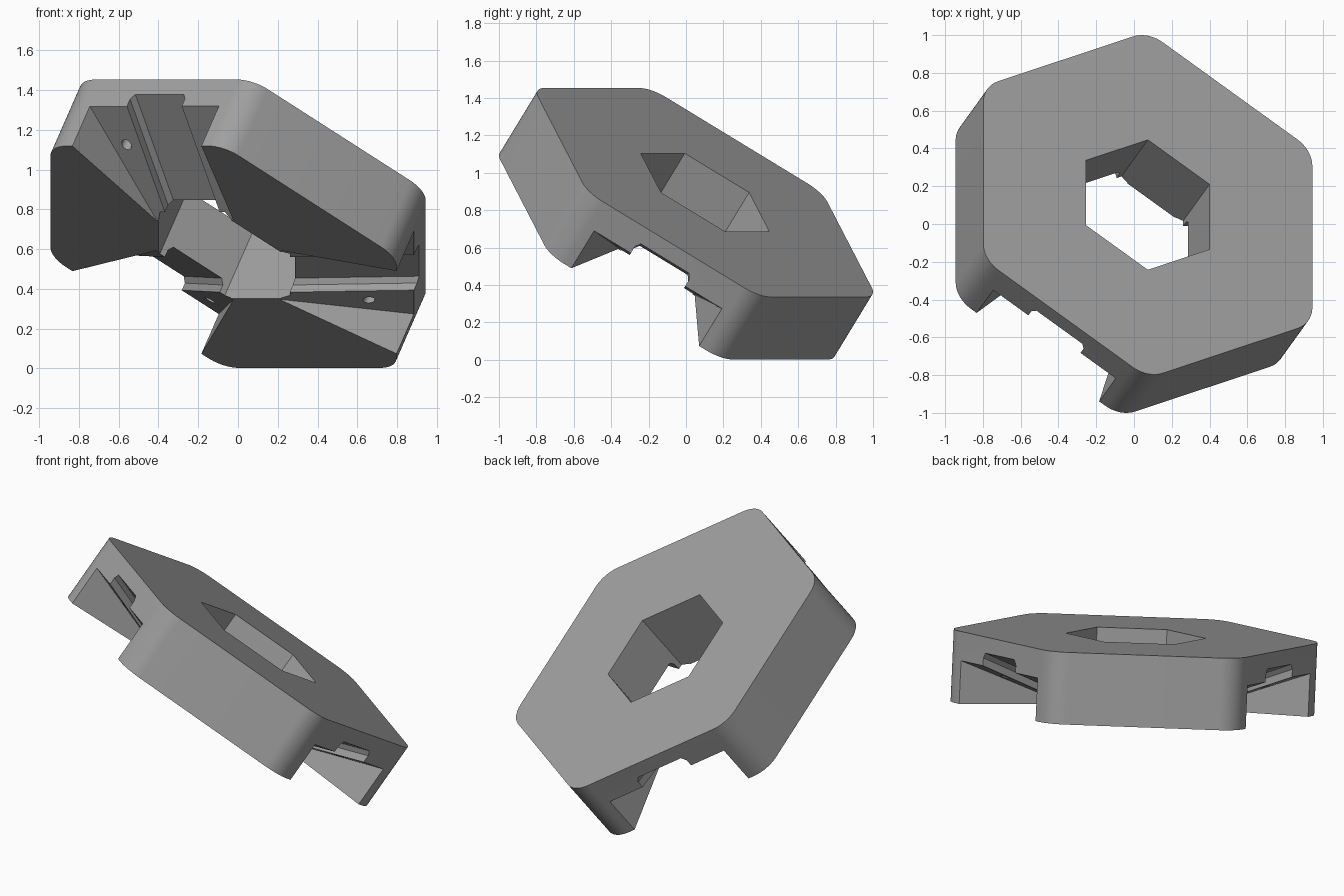
import bpy, bmesh, math
from mathutils import Matrix, Vector

if "Cube" in bpy.data.objects:
    bpy.data.objects.remove(bpy.data.objects["Cube"])

APOTHEM, HOLE_APOTHEM, THICK, ROUND = 0.93, 0.349, 0.418, 0.17
HALF = THICK / 2

gray = bpy.data.materials.new("mid_gray")
gray.diffuse_color = (0.35, 0.35, 0.35, 1)
gray.use_nodes = True
gray.node_tree.nodes["Principled BSDF"].inputs["Base Color"].default_value = gray.diffuse_color


def loft(name, ring_a, ring_b):
    """Closed solid between two matching rings of points."""
    bm = bmesh.new()
    a = [bm.verts.new(p) for p in ring_a]
    b = [bm.verts.new(p) for p in ring_b]
    n = len(a)
    bm.faces.new(a)
    bm.faces.new(b)
    for i in range(n):
        j = (i + 1) % n
        bm.faces.new((a[i], a[j], b[j], b[i]))
    bmesh.ops.recalc_face_normals(bm, faces=bm.faces)
    mesh = bpy.data.meshes.new(name)
    bm.to_mesh(mesh)
    bm.free()
    mesh.materials.append(gray)
    obj = bpy.data.objects.new(name, mesh)
    bpy.context.collection.objects.link(obj)
    return obj


def hexagon(apothem, radius=0.0, steps=10):
    """Hexagon outline with a flat side facing +x and optional rounded corners."""
    pts = []
    for k in range(6):
        mid = math.radians(30 + 60 * k)
        c = Vector((math.cos(mid), math.sin(mid))) * (apothem - radius) / math.cos(math.pi / 6)
        if not radius:
            pts.append(c)
            continue
        for i in range(steps + 1):
            t = mid + math.radians(-30 + 60 * i / steps)
            pts.append(c + radius * Vector((math.cos(t), math.sin(t))))
    return pts


def prism(name, pts, z0, z1):
    return loft(name, [(p.x, p.y, z0) for p in pts], [(p.x, p.y, z1) for p in pts])


def ramp(p, inner, outer):
    """Value changing linearly from the hole side to the outer side."""
    return inner + (outer - inner) * (p - HOLE_APOTHEM) / (APOTHEM - HOLE_APOTHEM)


def channel_section(p):
    w, h = ramp(p, 0.25, 0.40), ramp(p, 0.02, 0.25) - HALF
    low = -HALF - 0.1
    return [(p, -w, low), (p, w, low), (p, w, h), (p, -w, h)]


def groove_section(p):
    h = ramp(p, 0.02, 0.25) - HALF
    return [(p, -0.17, h - 0.03), (p, 0.17, h - 0.03), (p, 0.17, h + 0.045),
            (p, 0.15, h + 0.075), (p, -0.15, h + 0.075), (p, -0.17, h + 0.045)]


# hexagonal plate and the cutters for its openings
plate = prism("hexagonal_plate", hexagon(APOTHEM, ROUND), -HALF, HALF)
cutters = [prism("center_hole", hexagon(HOLE_APOTHEM), -1, 1)]

# three sloping channels, each with a center groove and two screw holes
for k in range(3):
    turn = Matrix.Rotation(math.radians(120 * k), 4, 'Z')
    parts = [loft("channel", channel_section(0.31), channel_section(1.15)),
             loft("groove", groove_section(0.2), groove_section(1.15))]
    for side in (-1, 1):
        circle = [Vector((0.719 + 0.028 * math.cos(math.tau * i / 20),
                          side * 0.258 + 0.028 * math.sin(math.tau * i / 20)))
                  for i in range(20)]
        parts.append(prism("screw_hole", circle, -HALF - 0.05, 0.06))
    for part in parts:
        part.data.transform(turn)
    cutters += parts

bpy.context.view_layer.objects.active = plate
plate.select_set(True)
for cutter in cutters:
    cutter.hide_render = True
    mod = plate.modifiers.new(cutter.name, 'BOOLEAN')
    mod.operation, mod.solver, mod.object = 'DIFFERENCE', 'EXACT', cutter
    bpy.ops.object.modifier_apply(modifier=mod.name)
for cutter in cutters:
    bpy.data.objects.remove(cutter)

# tilt the plate
normal = Vector((0.351, 0.487, 0.80)).normalized()
x_dir = (Vector((1, 0, 0)) - normal * normal.x).normalized()
y_dir = normal.cross(x_dir)
tilt = Matrix((x_dir, y_dir, normal)).transposed().to_4x4()
plate.data.transform(Matrix.Translation((0, 0, 0.7275)) @ tilt)
bpy.ops.object.shade_smooth_by_angle(angle=math.radians(25))
